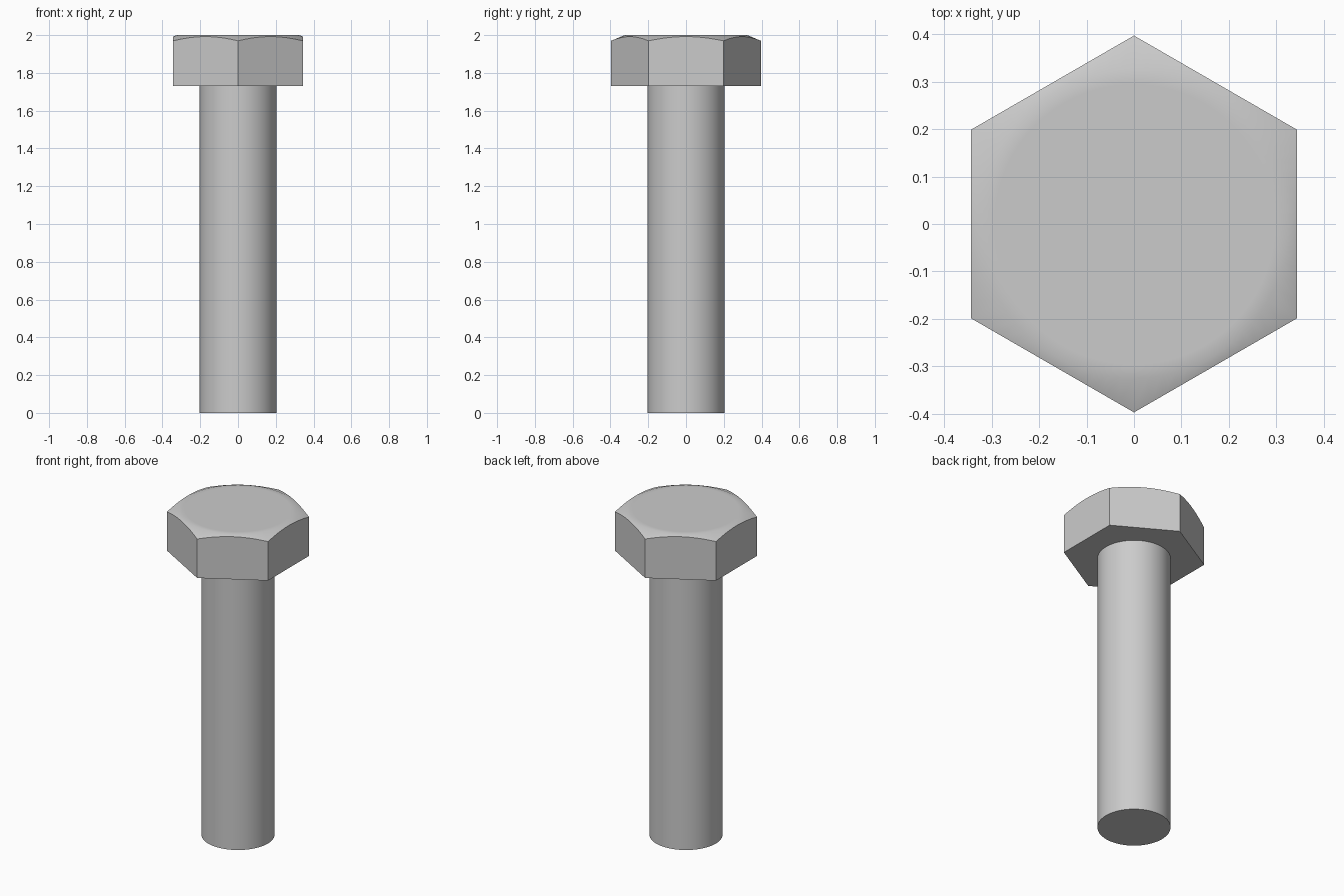
import bpy, bmesh
from math import cos, sin, pi

STEPS = 72            # samples around the axis
CORNER = 0.397        # hexagon corner radius
APOTHEM = CORNER * cos(pi / 6)
HEAD_BASE, TOP = 1.73, 2.0
CROWN = 0.325         # radius of the flat disc on top
SLOPE = 0.42          # fall of the conical chamfer
SHANK = 0.204

cube = bpy.data.objects.get("Cube")
if cube:
    bpy.data.objects.remove(cube, do_unlink=True)

# Plain grey metal
steel = bpy.data.materials.new("grey_steel")
steel.use_nodes = True
grey = (0.6, 0.6, 0.6, 1)
steel.diffuse_color = grey
steel.node_tree.nodes["Principled BSDF"].inputs["Base Color"].default_value = grey


def circle(radius, z):
    return [(radius * cos(2 * pi * i / STEPS), radius * sin(2 * pi * i / STEPS), z)
            for i in range(STEPS)]


def hexagon(height):
    """Sampled hexagon with corners on the y axis; height is a function of radius."""
    points = []
    for i in range(STEPS):
        a = 2 * pi * i / STEPS
        r = APOTHEM / cos((a + pi / 6) % (pi / 3) - pi / 6)
        points.append((r * cos(a), r * sin(a), height(r)))
    return points


def loft(name, rings):
    """Skin a stack of rings and cap both ends."""
    bm = bmesh.new()
    loops = [[bm.verts.new(p) for p in ring] for ring in rings]
    for low, high in zip(loops, loops[1:]):
        for i in range(STEPS):
            j = (i + 1) % STEPS
            bm.faces.new((low[i], low[j], high[j], high[i]))
    bm.faces.new(loops[0][::-1])
    bm.faces.new(loops[-1])
    mesh = bpy.data.meshes.new(name)
    bm.to_mesh(mesh)
    bm.free()
    mesh.materials.append(steel)
    obj = bpy.data.objects.new(name, mesh)
    bpy.context.collection.objects.link(obj)
    bpy.ops.object.select_all(action='DESELECT')
    obj.select_set(True)
    bpy.context.view_layer.objects.active = obj
    bpy.ops.object.shade_smooth_by_angle(angle=pi / 6)
    return obj


# Round shank
loft("shank", [circle(SHANK, 0), circle(SHANK, HEAD_BASE)])

# Hexagonal head with a conical chamfer cutting arcs into its sides
loft("hex_head", [
    hexagon(lambda r: HEAD_BASE),
    hexagon(lambda r: TOP - SLOPE * (r - CROWN)),
    circle(CROWN, TOP),
    circle(CROWN - 0.03, TOP),
])
